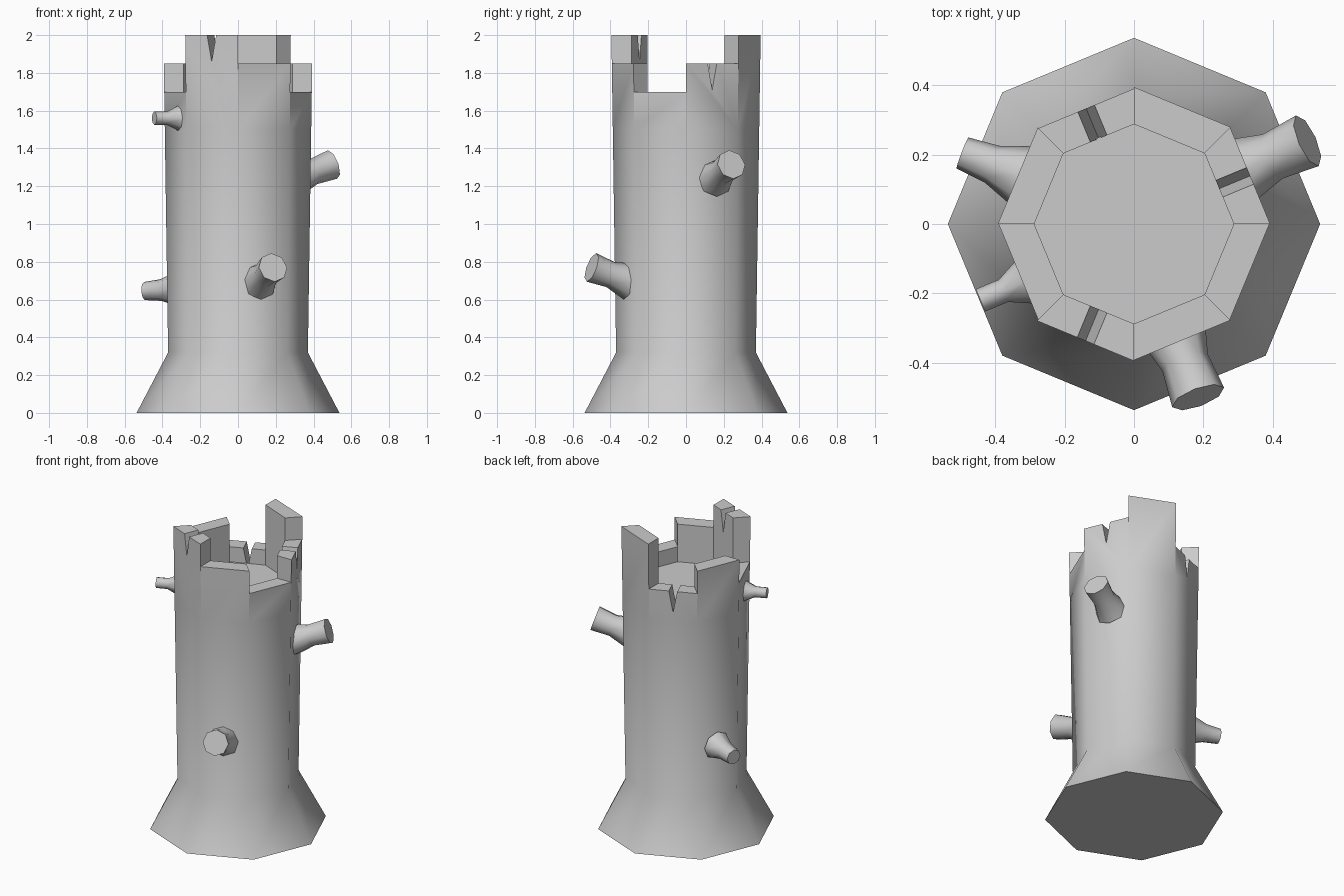
import bpy, bmesh, math
from mathutils import Vector

if "Cube" in bpy.data.objects:
    bpy.data.objects.remove(bpy.data.objects["Cube"])

FLOOR_Z, INNER_R = 1.6, 0.288
# rim height of each of the eight wall sectors, counter-clockwise from +x
HEIGHTS = [1.85, 2.0, 1.7, 1.85, 1.7, 2.0, 1.85, 1.7]
NOTCHED = {0, 2, 5}


def outer_r(z):
    return 0.37 + 0.025 * (z - 0.32) / 1.68


def pt(r, i, z):
    a = math.radians(45 * i)
    return Vector((r * math.cos(a), r * math.sin(a), z))


def finish(name, bm):
    bmesh.ops.remove_doubles(bm, verts=bm.verts, dist=1e-5)
    bmesh.ops.recalc_face_normals(bm, faces=bm.faces)
    me = bpy.data.meshes.new(name)
    bm.to_mesh(me)
    bm.free()
    ob = bpy.data.objects.new(name, me)
    bpy.context.collection.objects.link(ob)
    bpy.ops.object.select_all(action='DESELECT')
    ob.select_set(True)
    bpy.context.view_layer.objects.active = ob
    bpy.ops.object.shade_smooth_by_angle(angle=math.radians(50))
    return ob


def rim_line(a, b, notched):
    """Points along a sector's rim, dipping into a V notch at the middle."""
    if not notched:
        return [a, b]
    mid, along = (a + b) / 2, (b - a).normalized() * 0.026
    return [a, mid - along, mid - Vector((0, 0, 0.14)), mid + along, b]


# hollow trunk with flared foot and broken, stepped rim
bm = bmesh.new()


def face(pts):
    bm.faces.new([bm.verts.new(p) for p in pts])


for i, h in enumerate(HEIGHTS):
    j = i + 1
    lo = 0.32
    face([pt(0.537, i, 0), pt(0.537, j, 0), pt(0.37, j, lo), pt(0.37, i, lo)])
    # outer wall is split at the floor level so that neighbours share edges
    rf = outer_r(1.5)
    face([pt(0.37, i, lo), pt(0.37, j, lo), pt(rf, j, 1.5), pt(rf, i, 1.5)])
    r = outer_r(h)
    out = rim_line(pt(r, i, h), pt(r, j, h), i in NOTCHED)
    inn = rim_line(pt(INNER_R, i, h), pt(INNER_R, j, h), i in NOTCHED)
    face([pt(rf, i, 1.5)] + [pt(rf, j, 1.5)] + out[::-1])
    face([pt(INNER_R, j, 1.5), pt(INNER_R, i, 1.5)] + inn)
    for k in range(len(out) - 1):
        face([out[k], out[k + 1], inn[k + 1], inn[k]])
    # step to the next sector
    h2 = HEIGHTS[j % 8]
    face([pt(outer_r(h), j, h), pt(outer_r(h2), j, h2),
          pt(INNER_R, j, h2), pt(INNER_R, j, h)])
face([pt(0.537, -i, 0) for i in range(8)])
bmesh.ops.remove_doubles(bm, verts=bm.verts, dist=1e-5)
bmesh.ops.recalc_face_normals(bm, faces=bm.faces)
finish("trunk", bm)

# floor of the hollow
bm = bmesh.new()
bm.faces.new([bm.verts.new(pt(INNER_R + 0.004, i, FLOOR_Z)) for i in range(8)])
me_floor = finish("hollow_floor", bm)
if me_floor.data.polygons[0].normal.z < 0:
    me_floor.data.flip_normals()


# cut branch stubs: root, tip, radii at root / waist / tip
def stub(name, root, tip, radii, waist=0.5):
    root, tip = Vector(root), Vector(tip)
    q = (tip - root).to_track_quat('Z', 'Y')
    bm = bmesh.new()
    rings = []
    for t, r in zip((0, waist, 1), radii):
        c = root.lerp(tip, t)
        rings.append([bm.verts.new(c + q @ pt(r, k, 0)) for k in range(8)])
    for a, b in zip(rings, rings[1:]):
        for k in range(8):
            bm.faces.new([a[k], a[k - 1], b[k - 1], b[k]])
    bm.faces.new(rings[0])
    bm.faces.new(rings[-1])
    finish(name, bm)


stub("branch_stub_right", (0.30, 0.15, 1.24), (0.50, 0.24, 1.315), (0.1, 0.07, 0.08))
stub("branch_stub_front", (0.11, -0.30, 0.695), (0.185, -0.50, 0.77), (0.1, 0.07, 0.08))
stub("branch_stub_left", (-0.325, 0.14, 0.655), (-0.495, 0.205, 0.645), (0.09, 0.057, 0.048))
stub("branch_stub_upper", (-0.31, -0.165, 1.56), (-0.443, -0.22, 1.56), (0.07, 0.035, 0.035))
